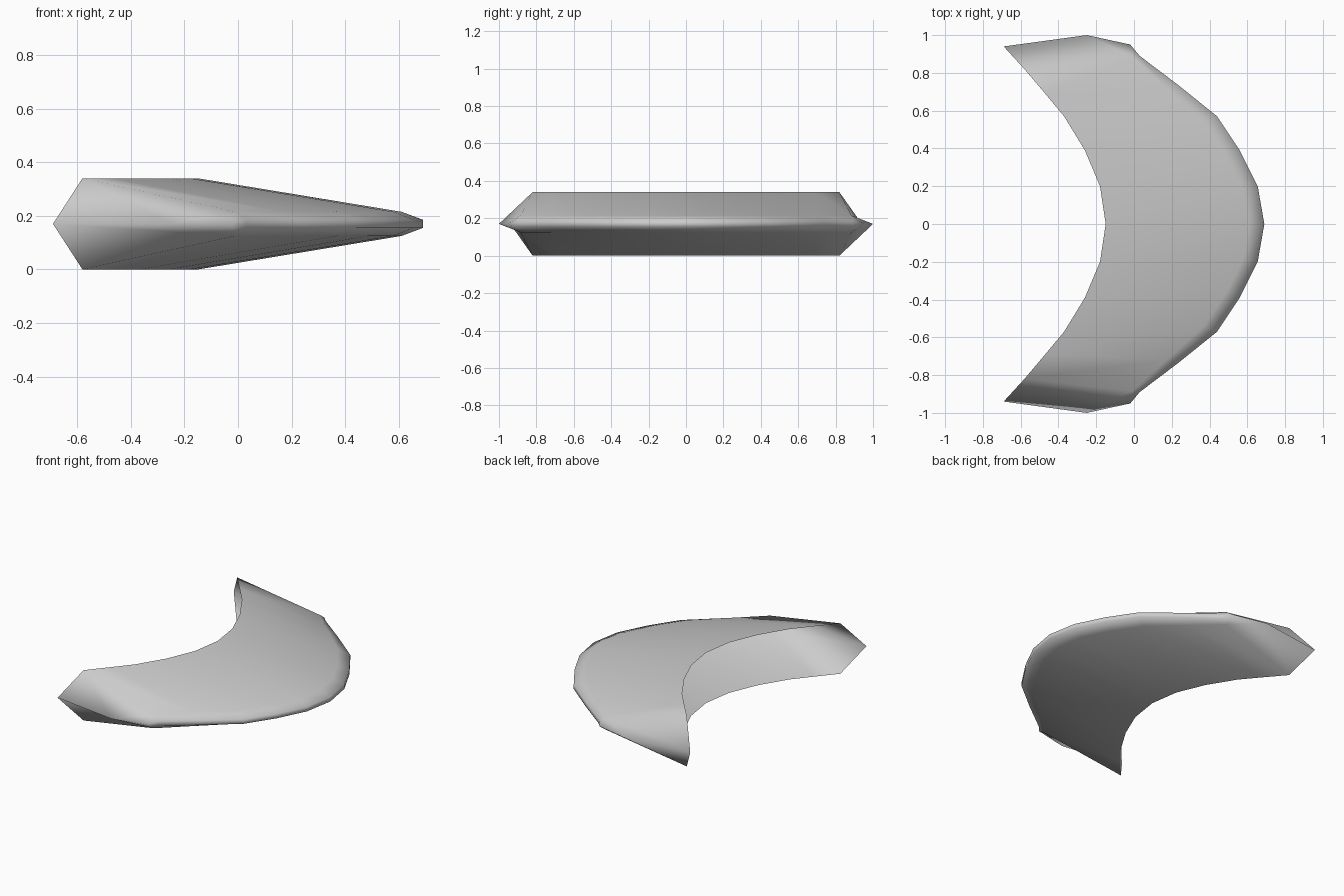
import bpy
import bmesh

cube = bpy.data.objects.get("Cube")
if cube:
    bpy.data.objects.remove(cube, do_unlink=True)

MID, HALF = 0.17, 0.17          # middle plane and half thickness

# Stations along half the crescent: inner rim, bevel line, outer edge (x, y)
inner = [(-.15, 0), (-.18, .2), (-.26, .39), (-.37, .57), (-.47, .69), (-.58, .82)]
bevel = [(.61, 0), (.58, .18), (.49, .36), (.37, .54), (.17, .72), (-.01, .885)]
outer = [(.69, 0), (.655, .2), (.56, .39), (.44, .57), (.235, .735), (.03, .89)]
shoulder, heel, tip = (-.02, .95), (-.25, 1), (-.69, .94)

bm = bmesh.new()


def build_quarter(side, up):
    """One quarter of the shell: side picks the horn, up picks top or underside."""
    def vert(p, height):
        return bm.verts.new((p[0], side * p[1], MID + up * height))

    def face(*verts):
        bm.faces.new(verts if side * up > 0 else verts[::-1])

    a = [vert(p, HALF) for p in inner]
    b = [vert(p, .045) for p in bevel]
    c = [vert(p, .015) for p in outer]
    d = [vert(p, 0) for p in outer]
    q, h, t = (vert(p, 0) for p in (shoulder, heel, tip))

    # Broad blade, bevel and thin edge
    for upper, lower in ((a, b), (b, c), (c, d)):
        for i in range(len(a) - 1):
            face(upper[i], lower[i], lower[i + 1], upper[i + 1])

    # Closed horn end, folded the opposite way on alternate quarters
    face(c[-1], d[-1], q)
    face(b[-1], c[-1], q)
    face(b[-1], q, h)
    if side * up > 0:
        face(b[-1], h, t)
        face(b[-1], t, a[-1])
    else:
        face(a[-1], b[-1], h)
        face(a[-1], h, t)


for side in (1, -1):
    for up in (1, -1):
        build_quarter(side, up)
bmesh.ops.remove_doubles(bm, verts=bm.verts, dist=0.001)

mesh = bpy.data.meshes.new("crescent_shell")
bm.to_mesh(mesh)
bm.free()
for poly in mesh.polygons:
    poly.use_smooth = True

shell = bpy.data.objects.new("crescent_shell", mesh)
bpy.context.collection.objects.link(shell)

# Plain grey finish
grey = bpy.data.materials.new("light_grey")
grey.use_nodes = True
colour = (.6, .6, .6, 1)
grey.diffuse_color = colour
grey.node_tree.nodes["Principled BSDF"].inputs["Base Color"].default_value = colour
mesh.materials.append(grey)
